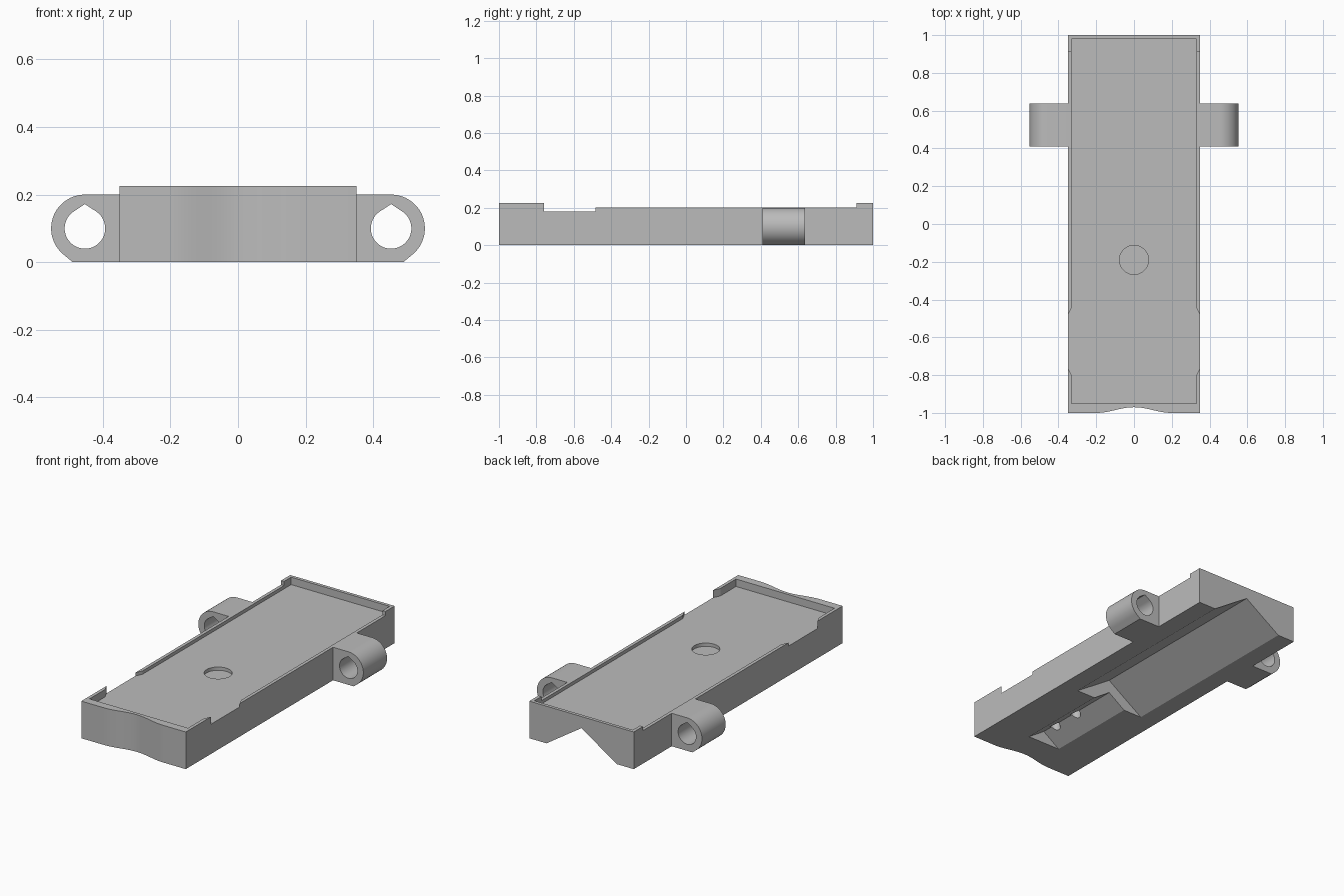
import bpy, bmesh, math

old = bpy.data.objects.get("Cube")
if old:
    bpy.data.objects.remove(old, do_unlink=True)

grey = bpy.data.materials.new("plain_grey")
grey.use_nodes = True
grey.diffuse_color = (0.5, 0.5, 0.5, 1)
grey.node_tree.nodes["Principled BSDF"].inputs["Base Color"].default_value = (0.5, 0.5, 0.5, 1)


def prism(name, outline, axis, lo, hi):
    """Extrude a 2D outline along y (points are x, z) or z (points are x, y)."""
    place = (lambda p, t: (p[0], t, p[1])) if axis == "y" else (lambda p, t: (p[0], p[1], t))
    bm = bmesh.new()
    face = bm.faces.new([bm.verts.new(place(p, lo)) for p in outline])
    moved = bmesh.ops.extrude_face_region(bm, geom=[face])["geom"]
    step = place((0, 0), hi - lo)
    bmesh.ops.translate(bm, vec=step, verts=[v for v in moved if isinstance(v, bmesh.types.BMVert)])
    if face.is_valid and not any(len(e.link_faces) == 2 for e in face.edges):
        bm.faces.remove(face)
    bmesh.ops.holes_fill(bm, edges=[e for e in bm.edges if e.is_boundary])
    bmesh.ops.recalc_face_normals(bm, faces=bm.faces)
    mesh = bpy.data.meshes.new(name)
    bm.to_mesh(mesh)
    bm.free()
    mesh.materials.append(grey)
    obj = bpy.data.objects.new(name, mesh)
    bpy.context.collection.objects.link(obj)
    return obj


def activate(obj):
    bpy.ops.object.select_all(action="DESELECT")
    obj.select_set(True)
    bpy.context.view_layer.objects.active = obj


def cut(target, cutter):
    """Subtract the cutter from the target, then discard the cutter."""
    mod = target.modifiers.new("cut", "BOOLEAN")
    mod.operation = "DIFFERENCE"
    mod.solver = "EXACT"
    mod.object = cutter
    activate(target)
    bpy.ops.object.modifier_apply(modifier=mod.name)
    bpy.data.objects.remove(cutter, do_unlink=True)


def rect(x0, x1, y0, y1):
    return [(x0, y0), (x1, y0), (x1, y1), (x0, y1)]


def arc(cx, cy, r, start, end, n):
    angles = [math.radians(start + (end - start) * i / n) for i in range(n + 1)]
    return [(cx + r * math.cos(a), cy + r * math.sin(a)) for a in angles]


def circle(cx, cy, r, n=48):
    return arc(cx, cy, r, 0, 360, n)[:-1]


def groove(half, apex):
    """V section opening downwards, continued below the base."""
    wide = half * (1 + 0.1 / apex)
    return [(-wide, -0.1), (wide, -0.1), (0, apex)]


# Tray block with a softly scooped front end
scoop = []
for i in range(33):
    x = -0.2 + 0.4 * i / 32
    scoop.append((x, -1 + 0.015 * (1 + math.cos(math.pi * x / 0.2))))
tray = prism("tray", [(-0.35, -1)] + scoop + [(0.35, -1), (0.35, 1), (-0.35, 1)], "z", 0, 0.225)

# Shallow recess, lowered side rims and side gaps
cut(tray, prism("recess", rect(-0.33, 0.33, -0.95, 0.98), "z", 0.18, 0.4))
cut(tray, prism("rim_step", rect(-0.5, 0.5, -0.6, 0.912), "z", 0.2, 0.4))
for side in (1, -1):
    gap = [(0.31, -0.84), (0.37, -0.72), (0.37, -0.525), (0.31, -0.4)]
    cut(tray, prism("gap", [(side * x, y) for x, y in gap], "z", 0.18, 0.4))

# Round pocket in the tray floor
cut(tray, prism("pocket", circle(0, -0.19, 0.077), "z", 0.16, 0.4))

# Wide and narrow V grooves underneath, with two pits in the narrow one
cut(tray, prism("wide_groove", groove(0.235, 0.155), "y", -0.22, 1.2))
cut(tray, prism("narrow_groove", groove(0.11, 0.075), "y", -0.8, -0.2))
for y in (-0.7, -0.52):
    cut(tray, prism("pit", circle(0, y, 0.03, 24), "z", -0.1, 0.13))

# Side lugs with teardrop holes
CX, CZ = 0.453, 0.1
for side, name in ((1, "left_lug"), (-1, "right_lug")):
    outer = [(0.35, 0), (0.489, 0)] + arc(CX, CZ, 0.1, -50, 90, 32) + [(0.35, 0.2)]
    hole = arc(CX, CZ, 0.06, 123.5, 416.5, 48) + [(CX, 0.172)]
    lug = prism(name, [(side * x, z) for x, z in outer], "y", 0.41, 0.637)
    cut(lug, prism("hole", [(side * x, z) for x, z in hole], "y", 0.3, 0.8))
    activate(lug)
    bpy.ops.object.shade_smooth_by_angle(angle=math.radians(25))

activate(tray)
bpy.ops.object.shade_smooth_by_angle(angle=math.radians(25))
